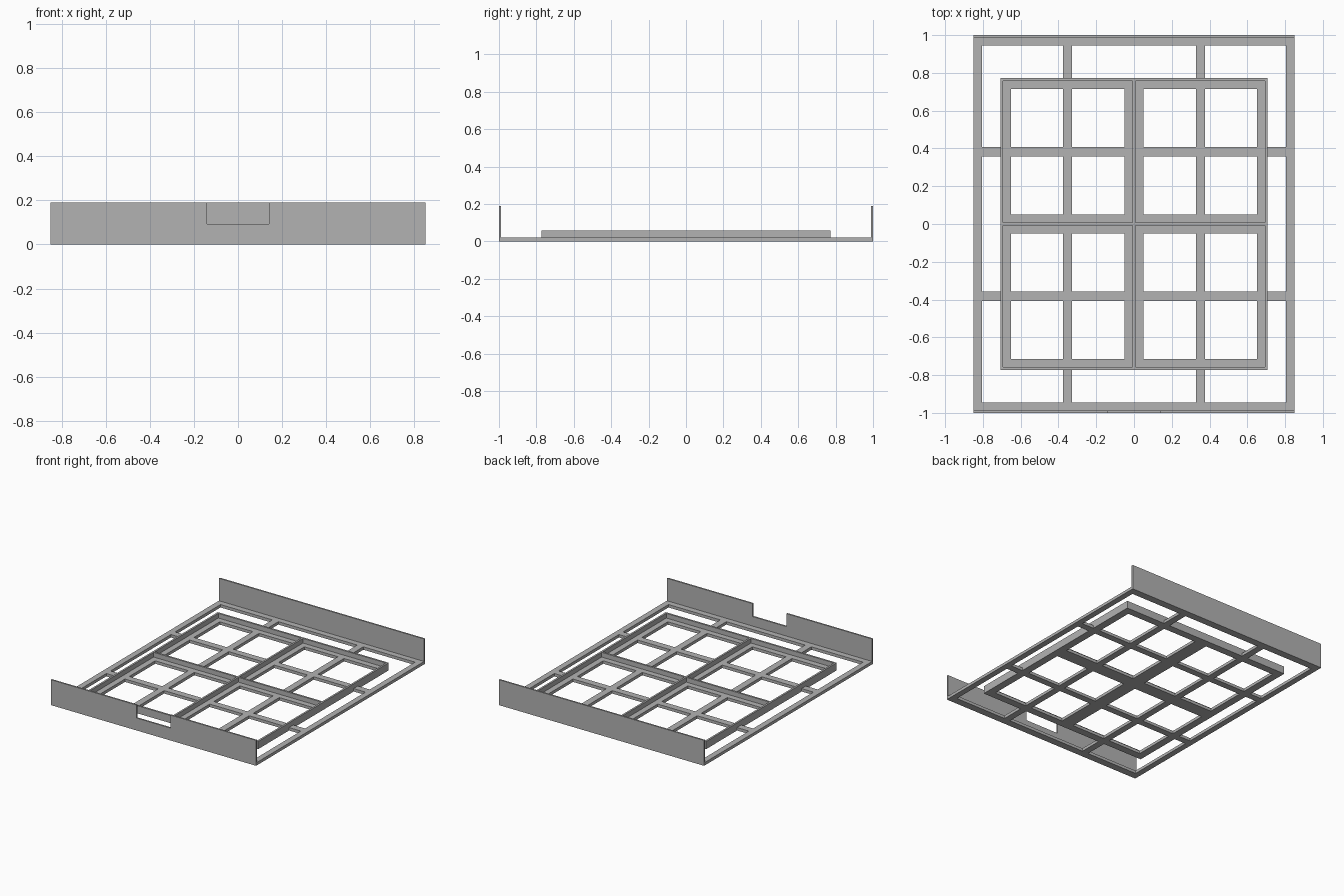
import bpy, bmesh

cube = bpy.data.objects.get("Cube")
if cube:
    bpy.data.objects.remove(cube)

grey = bpy.data.materials.new("plain grey")
grey.use_nodes = True
COLOUR = (0.45, 0.45, 0.45, 1)
grey.diffuse_color = COLOUR
grey.node_tree.nodes["Principled BSDF"].inputs["Base Color"].default_value = COLOUR

HALF_X, HALF_Y = 0.85, 1.0      # base
TRAY_X, TRAY_Y = 0.708, 0.772   # divided tray
BAR, RAIL, PANEL = 0.05, 0.014, 0.012
FLOOR, RAIL_TOP, PANEL_TOP = 0.022, 0.057, 0.19


def finish(name, bm):
    bmesh.ops.recalc_face_normals(bm, faces=bm.faces)
    mesh = bpy.data.meshes.new(name)
    bm.to_mesh(mesh)
    bm.free()
    mesh.materials.append(grey)
    obj = bpy.data.objects.new(name, mesh)
    bpy.context.collection.objects.link(obj)


def extrude(bm, offset):
    geom = bmesh.ops.extrude_face_region(bm, geom=bm.faces[:])["geom"]
    verts = [g for g in geom if isinstance(g, bmesh.types.BMVert)]
    bmesh.ops.translate(bm, verts=verts, vec=offset)


def lattice(name, rects, z0, z1):
    """One solid made from the union of rectangles (x0, x1, y0, y1)."""
    xs = sorted({round(v, 4) for r in rects for v in r[:2]})
    ys = sorted({round(v, 4) for r in rects for v in r[2:]})
    bm = bmesh.new()
    for xa, xb in zip(xs, xs[1:]):
        for ya, yb in zip(ys, ys[1:]):
            cx, cy = (xa + xb) / 2, (ya + yb) / 2
            if any(r[0] < cx < r[1] and r[2] < cy < r[3] for r in rects):
                corners = ((xa, ya), (xb, ya), (xb, yb), (xa, yb))
                bm.faces.new([bm.verts.new((x, y, z0)) for x, y in corners])
    bmesh.ops.remove_doubles(bm, verts=bm.verts, dist=0.0001)
    extrude(bm, (0, 0, z1 - z0))
    finish(name, bm)


def frame(hx, hy, w):
    """Four border strips of width w."""
    return [(-hx, w - hx, -hy, hy), (hx - w, hx, -hy, hy),
            (-hx, hx, -hy, w - hy), (-hx, hx, hy - w, hy)]


def panel(name, outline, y):
    bm = bmesh.new()
    bm.faces.new([bm.verts.new((x, y, z)) for x, z in outline])
    extrude(bm, (0, PANEL, 0))
    finish(name, bm)


# Open floor: outer border, tray border, centre cross and quarter bars
floor = frame(HALF_X, HALF_Y - PANEL, BAR - PANEL / 2)
floor += frame(TRAY_X, TRAY_Y, 0.057)
floor += [(-BAR, BAR, -TRAY_Y, TRAY_Y), (-TRAY_X, TRAY_X, -BAR, BAR)]
for side in (-1, 1):
    x, y = side * 0.352, side * 0.382
    floor += [(x - BAR / 2, x + BAR / 2, 1 - HALF_Y - 0.98, 0.98),
              (-HALF_X, HALF_X, y - BAR / 2, y + BAR / 2)]
lattice("floor_lattice", floor, 0, FLOOR)

# Raised tray rails with a dividing cross
rails = frame(TRAY_X, TRAY_Y, RAIL)
rails += [(-RAIL / 2, RAIL / 2, -TRAY_Y, TRAY_Y),
          (-TRAY_X, TRAY_X, -RAIL / 2, RAIL / 2)]
lattice("tray_rails", rails, FLOOR, RAIL_TOP)

# Upright end panels; the front one has a notch
notch = [(0.14, PANEL_TOP), (0.14, 0.093), (-0.14, 0.093), (-0.14, PANEL_TOP)]
base = [(-HALF_X, 0), (HALF_X, 0), (HALF_X, PANEL_TOP)]
panel("front_panel", base + notch + [(-HALF_X, PANEL_TOP)], -HALF_Y)
panel("back_panel", base + [(-HALF_X, PANEL_TOP)], HALF_Y - PANEL)
